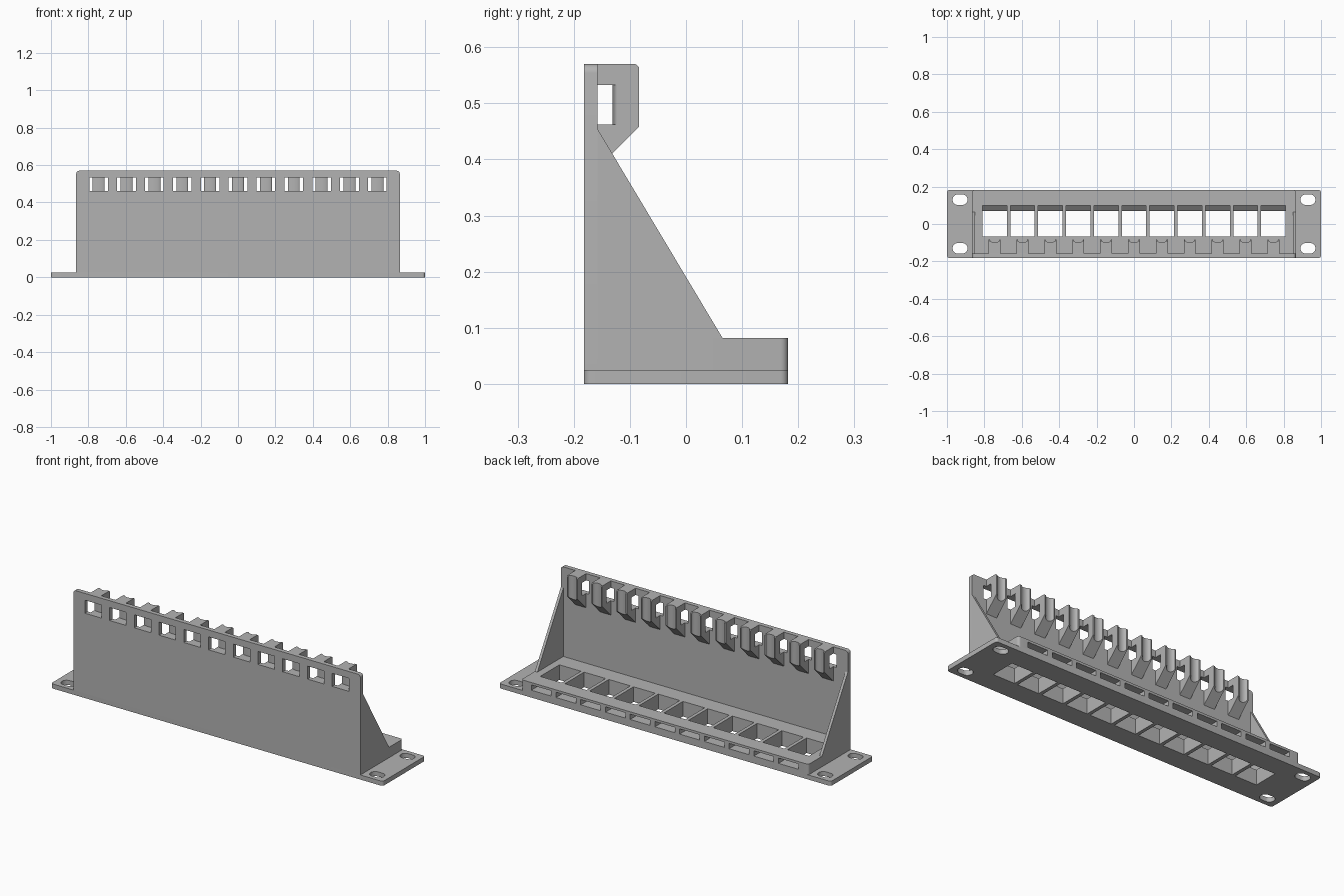
import bpy, bmesh, math

cube = bpy.data.objects.get("Cube")
if cube:
    bpy.data.objects.remove(cube, do_unlink=True)

grey = bpy.data.materials.new("plain grey")
grey.use_nodes = True
grey.diffuse_color = (0.45, 0.45, 0.45, 1)
grey.node_tree.nodes["Principled BSDF"].inputs["Base Color"].default_value = (0.45, 0.45, 0.45, 1)

PITCH = 0.149
CENTRES = [(i - 5) * PITCH for i in range(11)]
HALF = 0.865          # half width of the raised body
FRONT, BACK = -0.182, 0.182
WALL_IN = -0.158      # inner face of the front wall
PLATE_TOP = 0.025
BLOCK_TOP = 0.082


def add_prism(bm, profile, axis, lo, hi, shift=(0, 0, 0)):
    """Extrude a 2D profile along an axis between lo and hi."""
    def place(p, t):
        u, v = p
        co = {"x": (t, u, v), "y": (u, t, v), "z": (u, v, t)}[axis]
        return [c + s for c, s in zip(co, shift)]
    a = [bm.verts.new(place(p, lo)) for p in profile]
    b = [bm.verts.new(place(p, hi)) for p in profile]
    bm.faces.new(a)
    bm.faces.new(b)
    n = len(profile)
    for i in range(n):
        j = (i + 1) % n
        bm.faces.new((a[i], a[j], b[j], b[i]))


def prisms(name, profile, axis, lo, hi, shifts=((0, 0, 0),)):
    """Make one object holding a copy of the prism at every shift."""
    bm = bmesh.new()
    for s in shifts:
        add_prism(bm, profile, axis, lo, hi, s)
    bmesh.ops.recalc_face_normals(bm, faces=bm.faces)
    mesh = bpy.data.meshes.new(name)
    bm.to_mesh(mesh)
    bm.free()
    ob = bpy.data.objects.new(name, mesh)
    bpy.context.collection.objects.link(ob)
    mesh.materials.append(grey)
    return ob


def rounded(x0, x1, y0, y1, radii, steps=6):
    """Rectangle with corner radii: lower left, lower right, upper right, upper left."""
    pts = []
    corners = ((x0, y0, 1, 1), (x1, y0, -1, 1), (x1, y1, -1, -1), (x0, y1, 1, -1))
    for k, ((x, y, sx, sy), r) in enumerate(zip(corners, radii)):
        if r == 0:
            pts.append((x, y))
            continue
        for i in range(steps + 1):
            a = math.pi + (k + i / steps) * math.pi / 2
            pts.append((x + sx * r + r * math.cos(a), y + sy * r + r * math.sin(a)))
    return pts


def cut(ob, cutters):
    """Subtract the cutters and bake the result."""
    for c in cutters:
        m = ob.modifiers.new("cut", "BOOLEAN")
        m.operation = "DIFFERENCE"
        m.solver = "EXACT"
        m.object = c
    deps = bpy.context.evaluated_depsgraph_get()
    mesh = bpy.data.meshes.new_from_object(ob.evaluated_get(deps))
    ob.modifiers.clear()
    ob.data = mesh


def smooth(ob):
    bpy.ops.object.select_all(action="DESELECT")
    ob.select_set(True)
    bpy.context.view_layer.objects.active = ob
    bpy.ops.object.shade_smooth_by_angle(angle=math.radians(30))


rows = [(x, 0, 0) for x in CENTRES]

# Solid parts
plate = prisms("mounting_plate", rounded(-1, 1, FRONT, BACK, [0.014] * 4), "z", 0, PLATE_TOP)
block = prisms("socket_block", rounded(-HALF, HALF, WALL_IN, BACK, [0, 0, 0.014, 0.014]),
               "z", PLATE_TOP, BLOCK_TOP)
wall = prisms("front_wall", rounded(-HALF, HALF, PLATE_TOP, 0.57, [0, 0, 0.016, 0.016]),
              "y", FRONT, WALL_IN)
gusset = [(WALL_IN, BLOCK_TOP), (0.065, BLOCK_TOP), (WALL_IN, 0.455)]
gussets = prisms("side_gussets", gusset, "x", -0.0075, 0.0075,
                 [(s * (HALF - 0.0075), 0, 0) for s in (-1, 1)])
hook = [(WALL_IN, 0.57), (-0.09, 0.57), (-0.084, 0.565), (-0.084, 0.458), (WALL_IN, 0.384)]
hooks = prisms("cable_tie_hooks", hook, "x", -0.032, 0.032, rows)

# Cutters
port = [(-0.067, -0.05), (0.07, -0.05), (0.07, 0.012), (0.098, 0.035), (0.098, 0.12), (-0.067, 0.12)]
ports = prisms("port_cutter", port, "x", -0.065, 0.065, rows)
latches = prisms("latch_cutter", rounded(-0.06, 0.06, 0.04, 0.069, [0] * 4), "y", 0.085, 0.25, rows)


def bow(y_edge, depth, half, steps=10):
    """Curve from +half to -half, bowed toward the front in the middle."""
    return [(half * math.cos(math.pi * i / steps),
             y_edge - depth * math.sin(math.pi * i / steps)) for i in range(steps + 1)]


window = [(-0.05, -0.25), (0.05, -0.25), (0.05, -0.123)] + bow(-0.123, 0.008, 0.032) + [(-0.05, -0.123)]
windows = prisms("window_cutter", window, "z", 0.462, 0.533, rows)
saddle = [(-0.025, -0.03), (0.025, -0.03)] + bow(-0.084, 0.016, 0.025)
saddles = prisms("saddle_cutter", saddle, "z", 0.3, 0.7, rows)
slots = prisms("screw_slot_cutter", rounded(-0.04, 0.04, -0.028, 0.028, [0.0275] * 4), "z", -0.1, 0.1,
               [(sx * 0.93, sy * 0.13, 0) for sx in (-1, 1) for sy in (-1, 1)])

cut(plate, [ports, slots])
cut(block, [ports, latches])
cut(wall, [windows])
cut(hooks, [windows, saddles])

for c in (ports, latches, windows, saddles, slots):
    bpy.data.objects.remove(c, do_unlink=True)
for ob in (plate, block, wall, hooks):
    smooth(ob)
